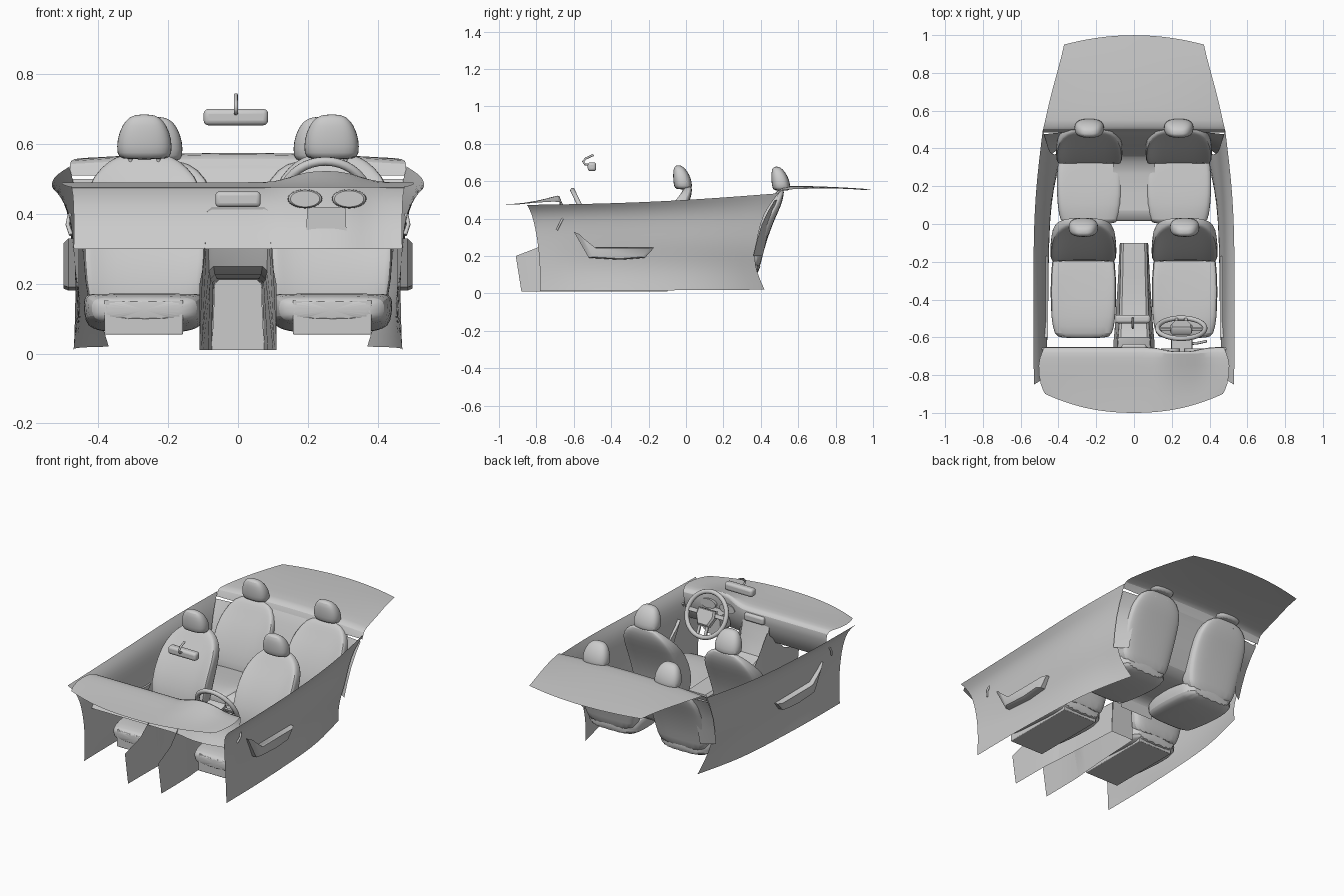
import bpy, bmesh, math
from mathutils import Vector, Matrix

if "Cube" in bpy.data.objects:
    bpy.data.objects.remove(bpy.data.objects["Cube"])


def finish(name, bm, sub=0, bevel=0):
    bmesh.ops.recalc_face_normals(bm, faces=bm.faces)
    me = bpy.data.meshes.new(name)
    bm.to_mesh(me)
    bm.free()
    ob = bpy.data.objects.new(name, me)
    bpy.context.collection.objects.link(ob)
    if bevel:
        m = ob.modifiers.new("bevel", 'BEVEL')
        m.width, m.segments = bevel, 3
    if sub:
        m = ob.modifiers.new("subsurf", 'SUBSURF')
        m.levels = m.render_levels = sub
        m.boundary_smooth = 'PRESERVE_CORNERS'
    bpy.context.view_layer.objects.active = ob
    ob.select_set(True)
    bpy.ops.object.shade_smooth_by_angle(angle=math.radians(40))
    ob.select_set(False)
    return ob


def sheet(name, rows, closed=False, sub=2):
    """Skin rows of points; closed rows become a capped loft."""
    bm = bmesh.new()
    vs = [[bm.verts.new(p) for p in r] for r in rows]
    n = len(vs[0])
    for a, b in zip(vs, vs[1:]):
        for i in range(n if closed else n - 1):
            j = (i + 1) % n
            bm.faces.new((a[i], a[j], b[j], b[i]))
    if closed:
        bm.faces.new(vs[0])
        bm.faces.new(vs[-1])
    return finish(name, bm, sub)


def box(name, center, size, matrix=Matrix(), bevel=0.01):
    bm = bmesh.new()
    bmesh.ops.create_cube(bm, size=1)
    bmesh.ops.scale(bm, vec=size, verts=bm.verts)
    bmesh.ops.translate(bm, vec=center, verts=bm.verts)
    bm.transform(matrix)
    return finish(name, bm, 0, bevel)


def tube(name, pts, r):
    cu = bpy.data.curves.new(name, 'CURVE')
    cu.dimensions, cu.bevel_depth, cu.bevel_resolution = '3D', r, 2
    cu.use_fill_caps = True
    sp = cu.splines.new('POLY')
    sp.points.add(len(pts) - 1)
    for p, c in zip(sp.points, pts):
        p.co = (*c, 1)
    bpy.context.collection.objects.link(bpy.data.objects.new(name, cu))


def ring(w, d, bolster=0, n=20, power=0.6):
    """Rounded oblong in (u, v); bolster lifts the outer edges of the +v side."""
    out = []
    for i in range(n):
        a = 2 * math.pi * i / n
        c, s = math.cos(a), math.sin(a)
        u = math.copysign(abs(c) ** power, c)
        v = math.copysign(abs(s) ** power, s)
        out.append((w * u, d * v + (bolster * abs(u) ** 4 if s > -0.01 else 0)))
    return out


# Seats: cushion lofted along y, backrest and headrest lofted along z
def seat(prefix, cx, cushion, back, head):
    sheet(prefix + "_cushion", [[(cx + u, y, z + v) for u, v in ring(w, h, b)]
                                for y, z, w, h, b in cushion], True, 1)
    sheet(prefix + "_backrest", [[(cx + u, y - v, z) for u, v in ring(w, d, b)]
                                 for y, z, w, d, b in back], True, 1)
    hy, hz = head
    prof = [(-.018, 0, .068, .04), (-.02, .015, .08, .05), (-.026, .06, .08, .049),
            (-.036, .1, .064, .038), (-.044, .122, .045, .024), (-.046, .13, .02, .01)]
    sheet(prefix + "_headrest", [[(cx + u, hy + y - v, hz + z) for u, v in ring(w, d, 0, 16, .75)]
                                 for y, z, w, d in prof], True, 1)
    for s in (-1, 1):
        tube(prefix + "_headrest_post", [(cx + s * .04, hy - .015, hz - .03),
                                         (cx + s * .04, hy - .02, hz + .03)], .006)


for s, side in ((-1, "left"), (1, "right")):
    seat("front_seat_" + side, s * .268,
         [(-.605, .125, .12, .025, 0), (-.59, .125, .155, .04, .005), (-.5, .125, .172, .05, .02),
          (-.35, .115, .177, .05, .03), (-.2, .105, .17, .05, .03), (-.11, .105, .15, .04, 0)],
         [(-.15, .1, .14, .04, 0), (-.15, .15, .165, .05, .03), (-.13, .27, .178, .052, .05),
          (-.07, .4, .176, .046, .05), (-.022, .48, .165, .038, .035), (.002, .535, .125, .03, .01),
          (.012, .565, .08, .02, 0), (.014, .573, .04, .01, 0)], (.005, .555))
    box("front_seat_base_" + side, (s * .27, -.37, .104), (.225, .46, .1), bevel=.004)
    seat("rear_seat_" + side, s * .237,
         [(-.0, .16, .13, .03, 0), (.012, .16, .155, .05, .005), (.1, .16, .17, .055, .02),
          (.22, .15, .175, .055, .025), (.32, .145, .17, .05, .02), (.4, .145, .15, .045, 0)],
         [(.36, .13, .14, .035, 0), (.36, .18, .165, .045, .025), (.385, .28, .178, .045, .045),
          (.435, .4, .178, .04, .045), (.475, .47, .165, .035, .03), (.498, .53, .125, .026, .01),
          (.508, .555, .07, .016, 0)], (.53, .548))
    # Trim filling between rear backrest and door
    sheet("rear_side_trim_" + side, [[(s * .38, .41, .2), (s * .45, .36, .2)],
                                     [(s * .38, .45, .38), (s * .465, .4, .38)],
                                     [(s * .34, .49, .5), (s * .478, .475, .5)]], sub=1)

# Rear bench centre
sheet("rear_bench_centre", [[(x, y, z) for x in (-.11, 0, .11)] for y, z in
      ((.02, .1), (.01, .18), (.03, .205), (.3, .19), (.36, .22), (.41, .36), (.47, .5), (.49, .53))], sub=1)


# Door panels: levels from sill to flared top edge
def mix(a, b, t):
    return a + (b - a) * t


front_y, rear_y = (-.78, -.78, -.79, -.82, -.85), (.42, .36, .375, .41, .495)
front_z, rear_z = (.012, .14, .27, .42, .473), (.02, .15, .27, .43, .535)
door_x = ((.47, .465, .466, .478, .53), (.472, .445, .47, .485, .533), (.46, .445, .475, .485, .533),
          (.445, .44, .475, .482, .525), (.37, .41, .445, .455, .483))
pocket = [(-.6, .33), (-.57, .3), (-.5, .245), (-.17, .245), (-.22, .19), (-.35, .18), (-.52, .19)]
for s, side in ((-1, "left"), (1, "right")):
    rows = []
    for k, xs in enumerate(door_x):
        t = k / 4
        rows.append([(s * xs[i], mix(front_y[i], rear_y[i], t),
                      mix(front_z[i], rear_z[i], t) - (.015 * math.sin(t * math.pi) if i == 4 else 0))
                     for i in range(5)])
    sheet("door_panel_" + side, rows)
    mid = Vector((-.37, .225))
    loops = []
    for x, f in ((.455, 1), (.485, 1), (.5, .86)):
        pts = [mid + (Vector(p) - mid) * f for p in pocket]
        loops.append([(s * x, p.x, p.y) for p in pts])
    sheet("door_pocket_" + side, loops, True, 0)
    tube("door_handle_" + side, [(s * .478, -.69, .34), (s * .488, -.675, .37), (s * .482, -.66, .4)], .006)

# Dashboard: front arc, top, instrument hood, face
rows = []
profile = [(None, .475), (-.86, .48), (-.74, .49), (-.675, .492), (-.65, .478), (-.652, .43), (-.67, .36), (-.71, .3)]
for k, (y, z) in enumerate(profile):
    row = []
    half = (.47, .495, .512, .485, .475, .47, .47, .47)[k]
    for i in range(21):
        u = -1 + i / 10
        x = u * half
        hood = math.exp(-((x - .25) / .11) ** 4)
        yy = -1 + .1 * abs(u) ** 2.2 if y is None else y
        zz = z + hood * (0, .002, .018, .036, .038, 0, 0, 0)[k]
        if k > 3:
            yy -= .025 * hood
        row.append((x, yy, zz))
    rows.append(row)
sheet("dashboard", rows, sub=1)
for x in (.192, .318):
    sheet("gauge_pod", [[(x + r * math.cos(a * math.pi / 12), y, .443 + .55 * r * math.sin(a * math.pi / 12))
                         for a in range(24)] for y, r in ((-.66, .05), (-.715, .048), (-.72, .042))], True, 0)
box("dash_display", (0, -.665, .442), (.13, .06, .045), bevel=.012)

# Centre console with stack and open front walls
rows = []
for y, z, wt, wb in ((-.1, .21, .066, .075), (-.3, .215, .07, .085), (-.53, .225, .076, .1),
                     (-.6, .25, .08, .105), (-.635, .33, .082, .095), (-.66, .42, .085, .09)):
    low = .01 if z < .3 else z - .1
    rows.append([(-wb, y, low), (-wt - .003, y, z - .012), (-wt + .01, y, z),
                 (wt - .01, y, z), (wt + .003, y, z - .012), (wb, y, low)])
sheet("centre_console", rows, sub=0)
sheet("console_rear_panel", [[(-.075, -.1, .01), (.075, -.1, .01)], [(-.066, -.1, .21), (.066, -.1, .21)]], sub=0)
for s in (-1, 1):
    sheet("console_front_wall", [[(s * .1, -.53, .01), (s * .079, -.53, .213)],
                                 [(s * .108, -.62, .01), (s * .088, -.64, .38)],
                                 [(s * .11, -.78, .01), (s * .1, -.78, .25)],
                                 [(s * .11, -.88, .01), (s * .11, -.91, .2)]], sub=0)

# Steering wheel, built flat then tilted
tilt = Matrix.Translation((.25, -.552, .437)) @ Matrix.Rotation(math.radians(115.6), 4, 'X')
N, M = 40, 10
bm = bmesh.new()
g = [[bm.verts.new(((.126 + .013 * math.cos(2 * math.pi * j / M)) * math.cos(2 * math.pi * i / N),
                    (.126 + .013 * math.cos(2 * math.pi * j / M)) * math.sin(2 * math.pi * i / N),
                    .013 * math.sin(2 * math.pi * j / M))) for j in range(M)] for i in range(N)]
for i in range(N):
    for j in range(M):
        bm.faces.new((g[i][j], g[(i + 1) % N][j], g[(i + 1) % N][(j + 1) % M], g[i][(j + 1) % M]))
bm.transform(tilt)
finish("steering_wheel_rim", bm)
hub = [(-.055, .03), (.055, .03), (.06, -.01), (.035, -.065), (-.035, -.065), (-.06, -.01)]
sheet("steering_hub", [[tilt @ Vector((x * f, y * f, z)) for x, y in hub]
                       for z, f in ((-.02, .85), (-.01, 1), (.015, 1), (.025, .85))], True, 0)
for s in (-1, 1):
    box("steering_spoke", (s * .085, .005, 0), (.08, .025, .012), tilt, .004)
    box("steering_lower_spoke", (s * .025, -.09, 0), (.018, .07, .012), tilt, .004)
col = [(-.055, .42), (.055, .42), (.058, .33), (.03, .302), (-.03, .302), (-.058, .33)]
sheet("steering_column", [[(.253 + x, y, z) for x, z in col] for y in (-.6, -.7)], True, 0)
tube("column_stalk", [(.29, -.635, .4), (.34, -.63, .4), (.385, -.62, .405)], .007)

# Rear parcel shelf with crown, front fold and curved tail
rows = []
for k, (y, z, half, arc) in enumerate(((.485, .51, .482, 0), (.5, .565, .482, 0), (.525, .577, .475, 0),
                                       (.7, .573, .437, 0), (.86, .566, .395, .02), (1, .556, .37, .05))):
    rows.append([(half * i / 5, y - arc * (i / 5) ** 2, z - (0, .018, .02, .012, .005, .003)[k] * (i / 5) ** 2)
                 for i in range(-5, 6)])
sheet("parcel_shelf", rows, sub=1)

# Rear-view mirror and its stem
box("mirror", (-.006, -.503, .677), (.185, .045, .047), bevel=.014)
tube("mirror_stem", [(-.006, -.5, .685), (-.006, -.54, .69), (-.006, -.55, .705),
                     (-.006, -.535, .722), (-.006, -.495, .74)], .006)
